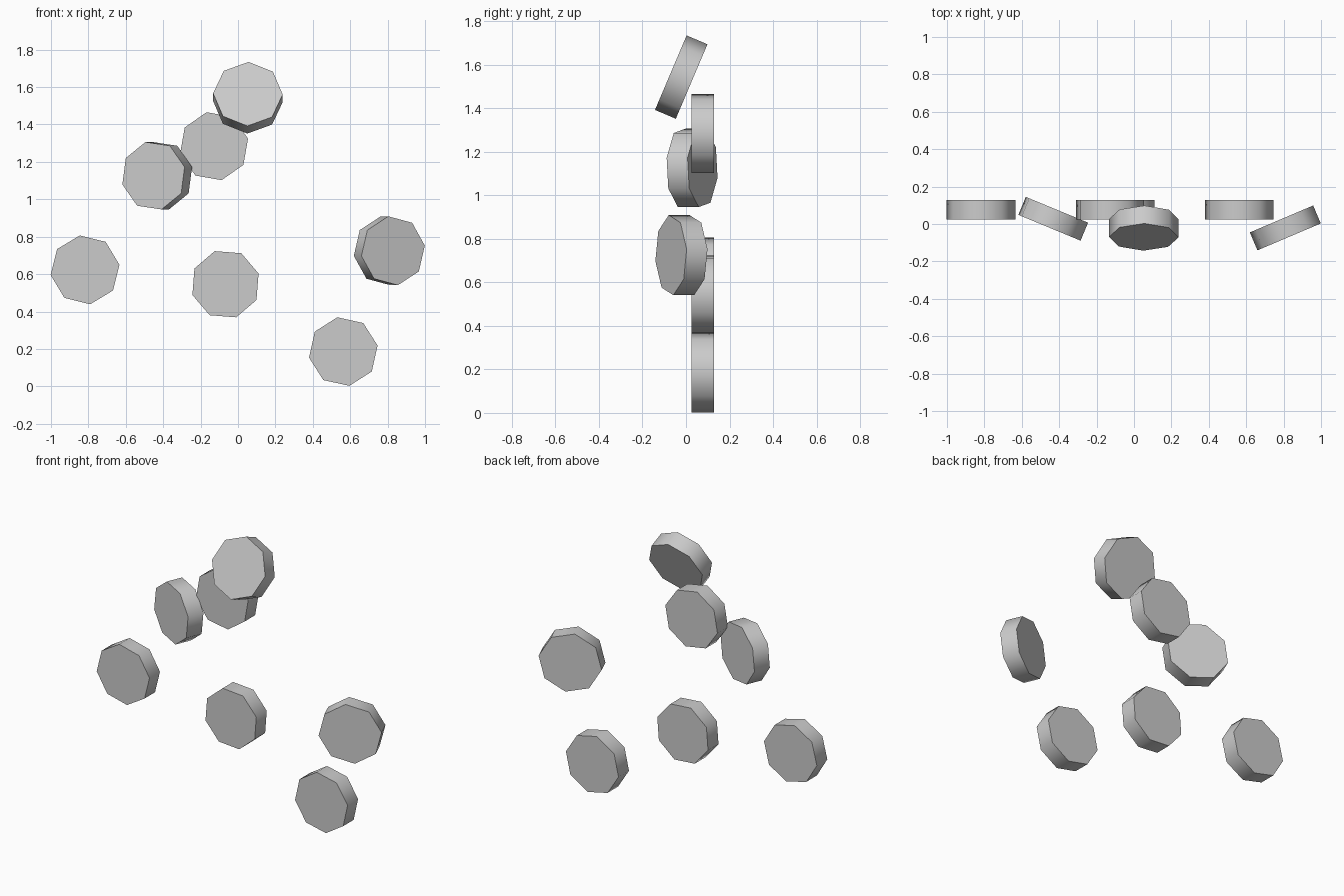
import bpy, bmesh
from math import radians, cos, sin, tau
from mathutils import Matrix, Vector

if "Cube" in bpy.data.objects:
    bpy.data.objects.remove(bpy.data.objects["Cube"])

RADIUS, THICK, SIDES = 0.186, 0.104, 8


def disc(name, centre, spin, lean=0, turn=0):
    """Octagonal disc facing -y: spin in its own plane, lean about x, turn about z."""
    bm = bmesh.new()
    ring = [bm.verts.new((RADIUS * cos(radians(spin) + tau * i / SIDES), -THICK / 2,
                          RADIUS * sin(radians(spin) + tau * i / SIDES))) for i in range(SIDES)]
    front = bm.faces.new(ring)
    ext = bmesh.ops.extrude_face_region(bm, geom=[front], use_keep_orig=True)
    back = [v for v in ext["geom"] if isinstance(v, bmesh.types.BMVert)]
    bmesh.ops.translate(bm, verts=back, vec=(0, THICK, 0))
    bmesh.ops.recalc_face_normals(bm, faces=bm.faces[:])
    bm.transform(Matrix.Rotation(radians(turn), 4, 'Z') @ Matrix.Rotation(radians(lean), 4, 'X'))
    mesh = bpy.data.meshes.new(name)
    bm.to_mesh(mesh)
    bm.free()
    ob = bpy.data.objects.new(name, mesh)
    ob.location = Vector(centre)
    bpy.context.collection.objects.link(ob)
    # smooth rim, sharp caps
    bpy.ops.object.select_all(action='DESELECT')
    ob.select_set(True)
    bpy.context.view_layer.objects.active = ob
    bpy.ops.object.shade_smooth_by_angle(angle=radians(50))


# upright discs in the rear plane
disc("disc_low_right", (0.563, 0.077, 0.186), 10)
disc("disc_left", (-0.818, 0.077, 0.623), 8.5)
disc("disc_centre", (-0.067, 0.077, 0.546), 18)
disc("disc_upper", (-0.128, 0.077, 1.284), 12.5)
# tilted discs
disc("disc_right_turned", (0.809, -0.021, 0.725), 8.5, turn=23)
disc("disc_left_turned", (-0.432, 0.028, 1.126), 14.5, turn=-22.5)
disc("disc_top_leaning", (0.053, -0.022, 1.543), -1, lean=-23)
